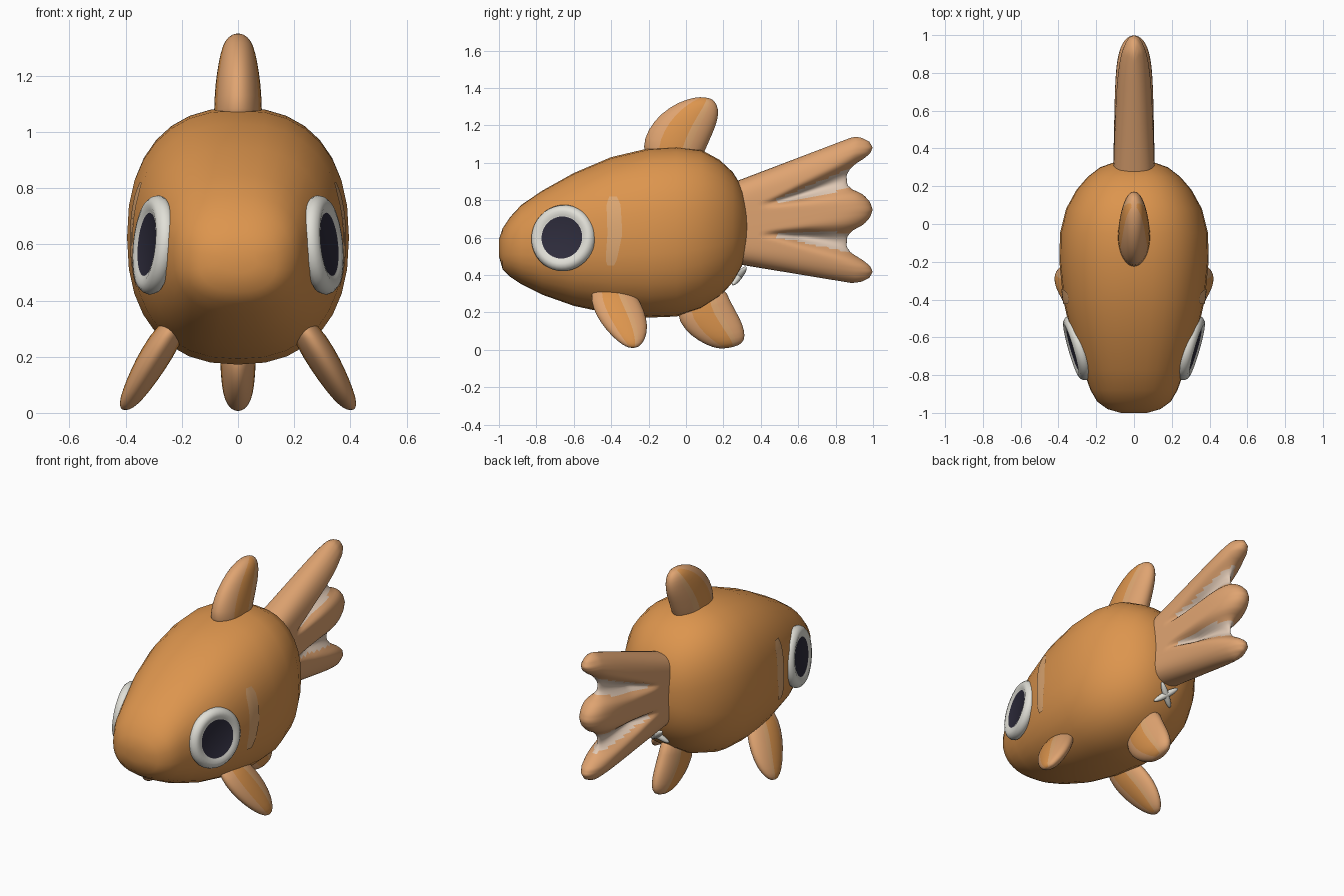
import bpy, bmesh, math
from mathutils import Vector

cube = bpy.data.objects.get("Cube")
if cube:
    bpy.data.objects.remove(cube)


def material(name, r, g, b):
    m = bpy.data.materials.new(name)
    m.use_nodes = True
    m.diffuse_color = (r, g, b, 1)
    bsdf = m.node_tree.nodes["Principled BSDF"]
    bsdf.inputs["Base Color"].default_value = (r, g, b, 1)
    bsdf.inputs["Roughness"].default_value = 0.6
    return m


ORANGE = material("body orange", .72, .30, .075)
TAN = material("fin tan", .74, .37, .165)
SHEEN = material("pale sheen", .73, .39, .17)
WEB = material("tail web cream", .74, .58, .46)
WHITE = material("eye white", .75, .74, .68)
DARK = material("pupil dark", .027, .025, .045)


def finish(bm, name, mats, subdivide=False):
    bmesh.ops.remove_doubles(bm, verts=bm.verts, dist=1e-5)
    bmesh.ops.recalc_face_normals(bm, faces=bm.faces)
    for f in bm.faces:
        f.smooth = True
    mesh = bpy.data.meshes.new(name)
    bm.to_mesh(mesh)
    bm.free()
    ob = bpy.data.objects.new(name, mesh)
    bpy.context.collection.objects.link(ob)
    for m in mats:
        mesh.materials.append(m)
    if subdivide:
        ob.modifiers.new("Smooth", 'SUBSURF').levels = 1
        ob.modifiers["Smooth"].render_levels = 1
    return ob


def skin(rows, closed=True, caps=True, rule=None):
    """Join rows of points with quads; rule(row, column) picks the material."""
    bm = bmesh.new()
    vs = [[bm.verts.new(p) for p in row] for row in rows]
    n = len(rows[0])
    for i in range(len(rows) - 1):
        for j in range(n if closed else n - 1):
            k = (j + 1) % n
            f = bm.faces.new((vs[i][j], vs[i][k], vs[i + 1][k], vs[i + 1][j]))
            f.material_index = rule(i, j) if rule else 0
    if caps:
        bm.faces.new(vs[0])
        bm.faces.new(vs[-1])
    return bm


def lerp_table(table, t):
    for a, b in zip(table, table[1:]):
        if t <= b[0]:
            k = (t - a[0]) / (b[0] - a[0])
            return [p + (q - p) * k for p, q in zip(a, b)]
    return list(table[-1])


# Body: y, bottom, top, half width of each squarish section
BODY = [(-1, .50, .59, .07), (-.98, .43, .65, .14), (-.94, .39, .71, .195), (-.88, .35, .775, .23),
        (-.77, .295, .85, .27), (-.6, .235, .945, .33), (-.4, .192, 1.03, .375),
        (-.2, .172, 1.077, .395), (-.05, .178, 1.087, .392), (.08, .22, 1.07, .36),
        (.18, .285, 1.015, .305), (.25, .36, .95, .245), (.3, .45, .87, .18),
        (.325, .54, .78, .11), (.335, .62, .70, .04)]
POWER = 2.35


def signed_pow(v):
    return math.copysign(abs(v) ** (2 / POWER), v)


rings = []
for y, lo, hi, w in BODY:
    ring = []
    for j in range(32):
        a = math.tau * j / 32
        ring.append((w * signed_pow(math.cos(a)), y,
                     (lo + hi) / 2 + (hi - lo) / 2 * signed_pow(math.sin(a))))
    rings.append(ring)
finish(skin(rings), "body", [ORANGE])


# Cheek sheen strips hugging the body
def body_x(y, z):
    _, lo, hi, w = lerp_table(BODY, y)
    d = abs((z - (lo + hi) / 2) / ((hi - lo) / 2))
    return w * (1 - d ** POWER) ** (1 / POWER)


SHEEN_EDGE = [(.45, -.42, -.385), (.48, -.43, -.37), (.62, -.42, -.34),
              (.78, -.425, -.35), (.82, -.41, -.37)]
for side, label in ((1, "left"), (-1, "right")):
    rows = []
    for i in range(17):
        z, y0, y1 = lerp_table(SHEEN_EDGE, .45 + .37 * i / 16)
        rows.append([(side * (body_x(y, z) + .004), y, z)
                     for y in (y0 + (y1 - y0) * k / 4 for k in range(5))])
    finish(skin(rows, closed=False, caps=False), label + "_cheek_sheen", [SHEEN])


# Fins: front edge y, z; back edge y, z; half thickness
DORSAL = [(-.20, 1.01, .07, .99, .085), (-.238, 1.08, .10, 1.06, .087), (-.205, 1.18, .145, 1.16, .082),
          (-.135, 1.265, .172, 1.23, .07), (-.04, 1.325, .175, 1.29, .056),
          (.035, 1.347, .155, 1.33, .035), (.08, 1.352, .125, 1.347, .012)]
PECTORAL = [(-.46, .347, -.34, .345, .02), (-.515, .31, -.285, .325, .055), (-.5, .22, -.24, .25, .066),
            (-.455, .14, -.208, .17, .062), (-.395, .07, -.205, .09, .05),
            (-.34, .025, -.23, .035, .035), (-.3, .008, -.26, .01, .012)]
BELLY = [(0, .3, .2, .36, .06), (-.065, .2, .24, .25, .066), (-.005, .1, .29, .17, .062),
         (.07, .045, .315, .1, .055), (.14, .012, .315, .05, .04), (.2, .003, .28, .02, .015)]


def fin(name, table, centre_x=lambda z: 0):
    n = 24
    rows = []
    for y0, z0, y1, z1, t in table:
        row = []
        for j in range(n):
            a = math.tau * j / n
            k = (1 - math.cos(a)) / 2
            z = z0 + (z1 - z0) * k
            row.append((centre_x(z) + t * math.sin(a), y0 + (y1 - y0) * k, z))
        rows.append(row)

    # Lengthwise bands on both flanks
    def band(i, j):
        k = (1 - math.cos(math.tau * (j + .5) / n)) / 2
        return 1 if .3 < k < .62 else 2 if .62 <= k < .78 else 0

    finish(skin(rows, rule=band), name, [TAN, ORANGE, SHEEN], subdivide=True)


fin("dorsal_fin", DORSAL)
fin("belly_fin", BELLY)
for side, label in ((1, "left"), (-1, "right")):
    fin(label + "_pectoral_fin", PECTORAL, lambda z: side * (.25 + (.28 - z) * .56))

# Tail: one thick fan with three lobes and two sunken webs
TAIL_END = [(0, .998), (.1, .985), (.2, .95), (.28, .89), (.36, .862), (.5, .858), (.58, .88),
            (.68, .945), (.76, .985), (.84, .998), (.92, .98), (.97, .94), (1, .88)]
NU, NV = 36, 72


def web_span(u):
    k = max(0, (u - .4) / .6)
    return .31 + .14 * k, .05 + .10 * k


def tail_uv(i, j):
    return 1 - (1 - i / NU) ** 1.7, math.sin(math.pi / 2 * (2 * j / NV - 1)) * .5 + (j / NV - .5)


def tail_point(i, j, side):
    u, v = tail_uv(i, j)
    y = .2 + u * (lerp_table(TAIL_END, abs(v))[1] - .2)
    c = min(y, .91) - .2
    lo, hi = .47 - .165 * c, .875 + .38 * c
    mid, w = web_span(u)
    fade = min(1, max(0, (u - .32) / .3))
    groove = .72 * fade * math.exp(-((abs(v) - mid) / (w * 1.15)) ** 2)
    x = .112 * (1 - .15 * u) * math.sqrt(max(0, 1 - abs(v) ** 5)) * math.sqrt(max(0, 1 - u ** 9))
    return side * x * (1 - groove), y, (lo + hi) / 2 + v * (hi - lo) / 2


def tail_rule(i, j):
    j = j % (NV * 2)
    j = j + .5 if j < NV else 2 * NV - j - .5
    u, v = tail_uv(i + .5, j)
    mid, w = web_span(u)
    return 1 if u > .42 and abs(abs(v) - mid) < w * .95 else 0


tail_rows = [[tail_point(i, j, 1) for j in range(NV)] +
             [tail_point(i, j, -1) for j in range(NV, 0, -1)] for i in range(NU + 1)]
finish(skin(tail_rows, caps=False, rule=tail_rule), "tail_fin", [TAN, WEB])

# Eyes: lathed discs with a dark centre and a rounded white rim
EYE = [(.002, .003), (.113, .003), (.120, .006), (.14, .012), (.158, .008),
       (.172, -.006), (.178, -.025), (.17, -.045), (.14, -.06)]
for side, label in ((1, "left"), (-1, "right")):
    normal = Vector((side, -.29, .10)).normalized()
    turn = normal.to_track_quat('Z', 'Y')
    centre = Vector((side * .322, -.663, .6))
    rows = [[centre + turn @ Vector((r * math.cos(math.tau * j / 40), r * math.sin(math.tau * j / 40), h))
             for j in range(40)] for r, h in EYE]
    bm = skin(rows, rule=lambda i, j: 0 if i else 1)
    for f in bm.faces:
        if len(f.verts) > 4 and (f.calc_center_median() - centre).dot(normal) > 0:
            f.material_index = 1
    finish(bm, label + "_eye", [WHITE, DARK])

# Small crossed stitch under the tail
for sign, label in ((1, "first"), (-1, "second")):
    bm = bmesh.new()
    bmesh.ops.create_uvsphere(bm, u_segments=12, v_segments=10, radius=1)
    turn = Vector((sign, .6, .8)).to_track_quat('Z', 'Y')
    for v in bm.verts:
        v.co = Vector((0, .285, .395)) + turn @ Vector((v.co.x * .019, v.co.y * .019, v.co.z * .085))
    finish(bm, label + "_stitch", [WHITE])
